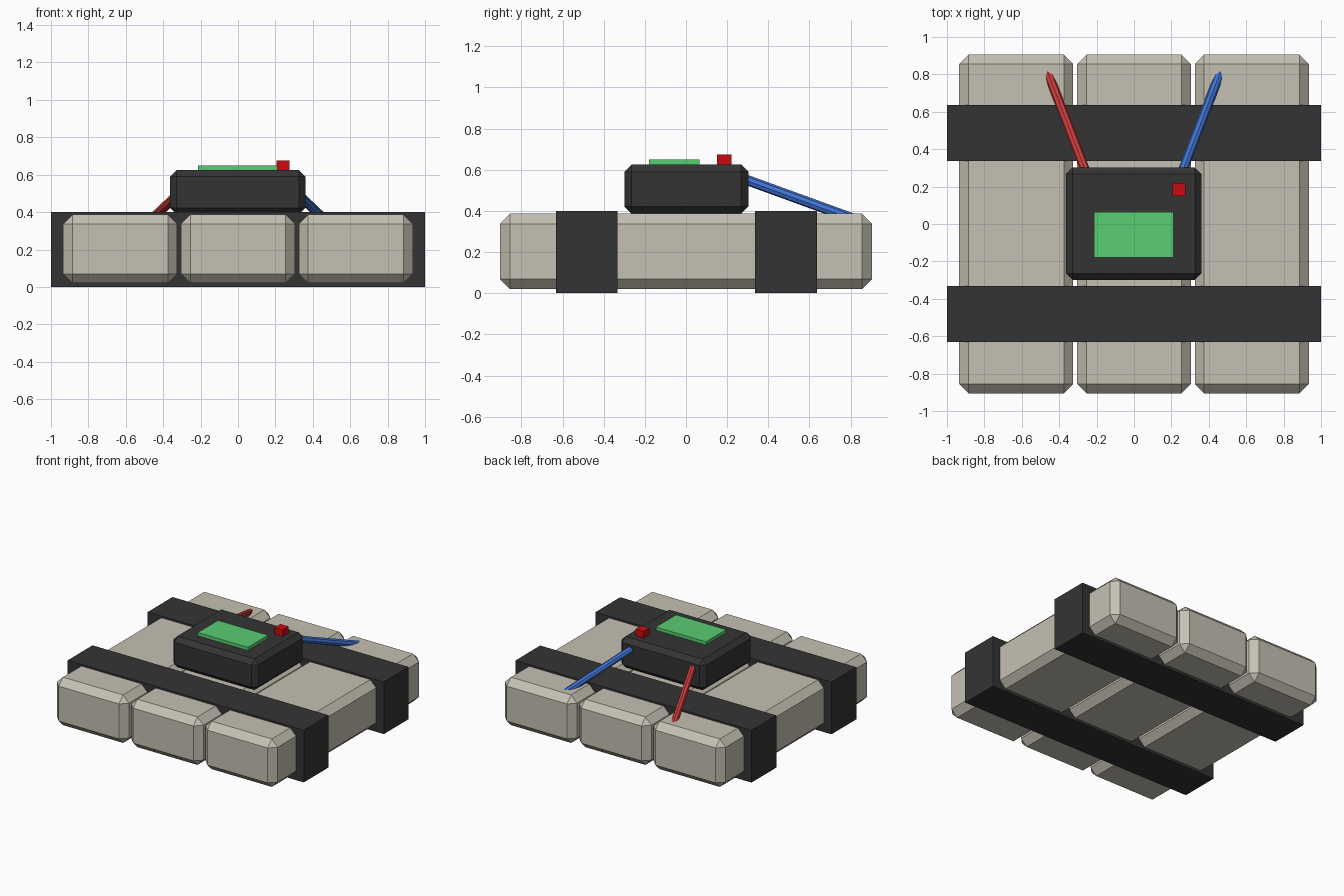
import bpy
import bmesh
from mathutils import Vector

cube = bpy.data.objects.get("Cube")
if cube:
    bpy.data.objects.remove(cube, do_unlink=True)


def make_material(name, rgb):
    mat = bpy.data.materials.new(name)
    mat.use_nodes = True
    color = (*rgb, 1.0)
    mat.diffuse_color = color
    mat.node_tree.nodes["Principled BSDF"].inputs["Base Color"].default_value = color
    return mat


beige = make_material("beige", (0.56, 0.53, 0.45))
charcoal = make_material("charcoal", (0.034, 0.034, 0.034))
green = make_material("screen green", (0.10, 0.61, 0.17))
button_red = make_material("button red", (0.61, 0.003, 0.005))
wire_red = make_material("wire red", (0.64, 0.045, 0.045))
wire_blue = make_material("wire blue", (0.05, 0.17, 0.64))


def add_object(name, bm, mat):
    mesh = bpy.data.meshes.new(name)
    bm.to_mesh(mesh)
    bm.free()
    mesh.materials.append(mat)
    obj = bpy.data.objects.new(name, mesh)
    bpy.context.collection.objects.link(obj)
    return obj


def box(name, low, high, mat, chamfer=0):
    """Box between two corners, with an optional flat chamfer."""
    low, high = Vector(low), Vector(high)
    bm = bmesh.new()
    bmesh.ops.create_cube(bm, size=1)
    bmesh.ops.scale(bm, vec=high - low, verts=bm.verts)
    bmesh.ops.translate(bm, vec=(low + high) / 2, verts=bm.verts)
    obj = add_object(name, bm, mat)
    if chamfer:
        mod = obj.modifiers.new("chamfer", "BEVEL")
        mod.width = chamfer
        mod.segments = 1
    return obj


def wire(name, start, end, radius, mat):
    """Eight-sided rod between two points."""
    start, end = Vector(start), Vector(end)
    axis = end - start
    bm = bmesh.new()
    bmesh.ops.create_cone(bm, cap_ends=True, segments=8, radius1=radius,
                          radius2=radius, depth=axis.length)
    obj = add_object(name, bm, mat)
    obj.rotation_euler = axis.to_track_quat("Z", "Y").to_euler()
    obj.location = (start + end) / 2
    return obj


# Three chamfered blocks side by side
for name, x in (("right", -0.63), ("middle", 0), ("left", 0.63)):
    box(name + "_block", (x - 0.305, -0.905, 0.02), (x + 0.305, 0.905, 0.387),
        beige, 0.05)

# Two straps around the blocks
for name, y in (("front", -0.482), ("back", 0.486)):
    box(name + "_strap", (-1, y - 0.15, 0), (1, y + 0.15, 0.4), charcoal)

# Control unit with screen and button
box("control_box", (-0.363, -0.3, 0.387), (0.36, 0.303, 0.625), charcoal, 0.035)
box("screen", (-0.215, -0.18, 0.60), (0.21, 0.065, 0.65), green)
box("button", (0.205, 0.15, 0.60), (0.275, 0.22, 0.675), button_red)

# Wires running from the control unit down into the outer blocks
for name, side, mat in (("red_wire", -1, wire_red), ("blue_wire", 1, wire_blue)):
    wire(name, (side * 0.227, 0.2, 0.585), (side * 0.48, 0.86, 0.345), 0.025, mat)
